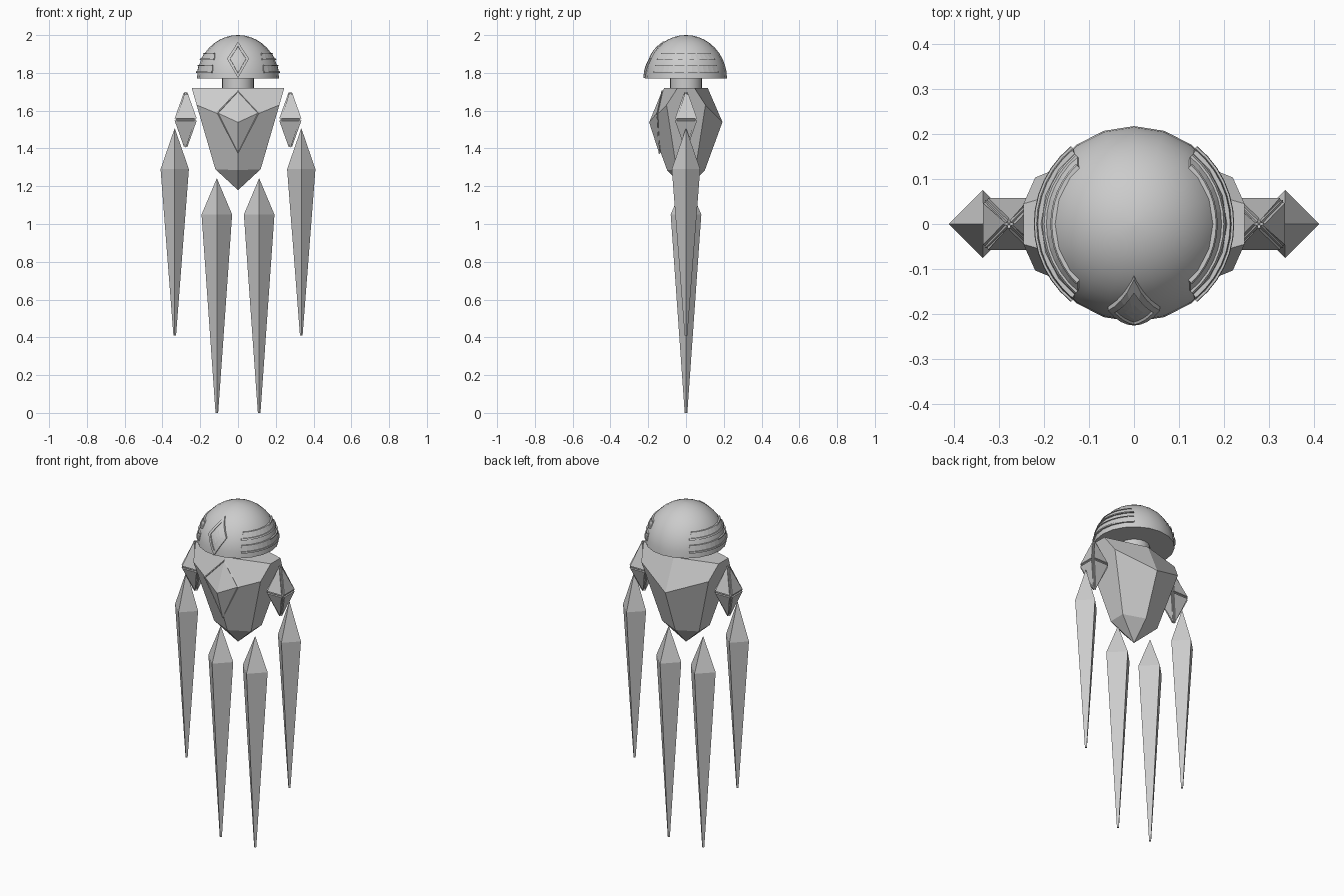
import bpy, bmesh
from math import sin, cos, pi, sqrt, radians

if "Cube" in bpy.data.objects:
    bpy.data.objects.remove(bpy.data.objects["Cube"])

R, H, BASE = 0.217, 0.23, 1.77      # head dome radius, height, base level


def finish(name, bm, smooth=False):
    bmesh.ops.recalc_face_normals(bm, faces=bm.faces)
    me = bpy.data.meshes.new(name)
    bm.to_mesh(me)
    bm.free()
    ob = bpy.data.objects.new(name, me)
    bpy.context.collection.objects.link(ob)
    if smooth:
        bpy.ops.object.select_all(action='DESELECT')
        bpy.context.view_layer.objects.active = ob
        ob.select_set(True)
        bpy.ops.object.shade_smooth_by_angle(angle=radians(35))
    return ob


def loft(rings, caps=True, loop=False):
    """Join equal-length closed rings of points into a skin."""
    bm = bmesh.new()
    vs = [[bm.verts.new(p) for p in r] for r in rings]
    n = len(vs[0])
    pairs = list(zip(vs, vs[1:])) + ([(vs[-1], vs[0])] if loop else [])
    for a, b in pairs:
        for i in range(n):
            j = (i + 1) % n
            bm.faces.new((a[i], a[j], b[j], b[i]))
    if caps:
        bm.faces.new(vs[0])
        bm.faces.new(vs[-1])
    bmesh.ops.remove_doubles(bm, verts=bm.verts, dist=1e-4)
    return bm


def circle(r, z, n, x=0.0, turn=0.0):
    return [(x + r * cos(turn + 2 * pi * i / n), r * sin(turn + 2 * pi * i / n), z) for i in range(n)]


# Head dome and neck
prof = [(R * cos(pi / 2 * i / 10), BASE + H * sin(pi / 2 * i / 10)) for i in range(10)]
finish("head_dome", loft([circle(r, z, 20) for r, z in prof] + [circle(0.004, BASE + H, 20)]), True)
finish("neck", loft([circle(0.085, 1.71, 20), circle(0.085, 1.78, 20)]), True)


def dome_radius(z):
    return R * sqrt(max(0, 1 - ((z - BASE) / H) ** 2))


# Raised side bands on the dome, each a bordered strip
def band(name, side, z0, z1, a0, a1):
    rings = []
    for i in range(13):
        t = i / 6 - 1
        ring = []
        for z, off, a in ((z0, -.01, a0), (z0, .007, a0), (z0 + .009, .007, a0), (z0 + .009, .002, a0),
                          (z1 - .005, .002, a1), (z1 - .005, .007, a1), (z1, .007, a1), (z1, -.01, a1)):
            r = dome_radius(z) + off
            ring.append((side * r * cos(a * t), r * sin(a * t), z))
        rings.append(ring)
    finish(name, loft(rings))


for s, label in ((-1, "left"), (1, "right")):
    band(label + "_upper_band", s, 1.868, 1.906, radians(50), radians(46))
    band(label + "_lower_band", s, 1.80, 1.842, radians(51), radians(50))


# Forehead diamond frame following the dome
def diamond(scale, off):
    pts = [(0, 1.965), (.058, 1.875), (0, 1.772), (-.058, 1.875)]
    ring = []
    for (x0, z0), (x1, z1) in zip(pts, pts[1:] + pts[:1]):
        for k in range(4):
            x = (x0 + (x1 - x0) * k / 4) * scale
            z = 1.872 + (z0 + (z1 - z0) * k / 4 - 1.872) * scale
            ring.append((x, -sqrt(max(0, dome_radius(z) ** 2 - x * x)) - off, z))
    return ring


finish("forehead_diamond", loft([diamond(1, -.01), diamond(1, .008), diamond(.74, .008),
                                 diamond(.72, .002), diamond(.35, .003), diamond(.01, .003)]))


# Torso: tapering hexagonal crystal, pointed to front and back
def hexring(x, y_side, z_side, y_mid, z_mid):
    return [(0, -y_mid, z_mid), (x, -y_side, z_side), (x, y_side, z_side),
            (0, y_mid, z_mid), (-x, y_side, z_side), (-x, -y_side, z_side)]


finish("torso", loft([hexring(.245, .045, 1.72, .115, 1.72), hexring(.219, .103, 1.63, .193, 1.54),
                      hexring(.12, .05, 1.29, .10, 1.285), hexring(.001, .0005, 1.18, .001, 1.18)]))

# Chest gem: folded diamond plate with a groove around its panels
bm = bmesh.new()
outer = [bm.verts.new(p) for p in ((0, -.126, 1.71), (.115, -.152, 1.588), (0, -.138, 1.37), (-.115, -.152, 1.588))]
apex = bm.verts.new((0, -.199, 1.538))
back = bm.verts.new((0, -.08, 1.538))
panels = []
for i in range(4):
    panels.append(bm.faces.new((outer[i], outer[(i + 1) % 4], apex)))
    bm.faces.new((outer[(i + 1) % 4], outer[i], back))
bmesh.ops.recalc_face_normals(bm, faces=bm.faces)
bmesh.ops.inset_region(bm, faces=panels, thickness=.008)
bmesh.ops.inset_region(bm, faces=panels, thickness=.003, depth=-.004)
finish("chest_gem", bm)

# Shoulder crystals with raised panels, then spike limbs
for s, label in ((-1, "left"), (1, "right")):
    bm = loft([circle(.001, 1.70, 4, s * .277, pi / 4), circle(.075, 1.553, 4, s * .277, pi / 4),
               circle(.001, 1.405, 4, s * .277, pi / 4)])
    bmesh.ops.recalc_face_normals(bm, faces=bm.faces)
    big = [f for f in bm.faces if f.calc_area() > .001]
    bmesh.ops.inset_individual(bm, faces=big, thickness=.007)
    bmesh.ops.inset_individual(bm, faces=big, thickness=.0005, depth=.007)
    finish(label + "_shoulder_crystal", bm)
    for part, x, r, top, mid, low in (("arm_spike", .335, .075, 1.505, 1.29, .41),
                                      ("leg_spike", .112, .081, 1.24, 1.05, 0.0)):
        finish(label + "_" + part, loft([circle(.001, top, 4, s * x), circle(r, mid, 4, s * x),
                                         circle(.007, low, 4, s * x)]))
